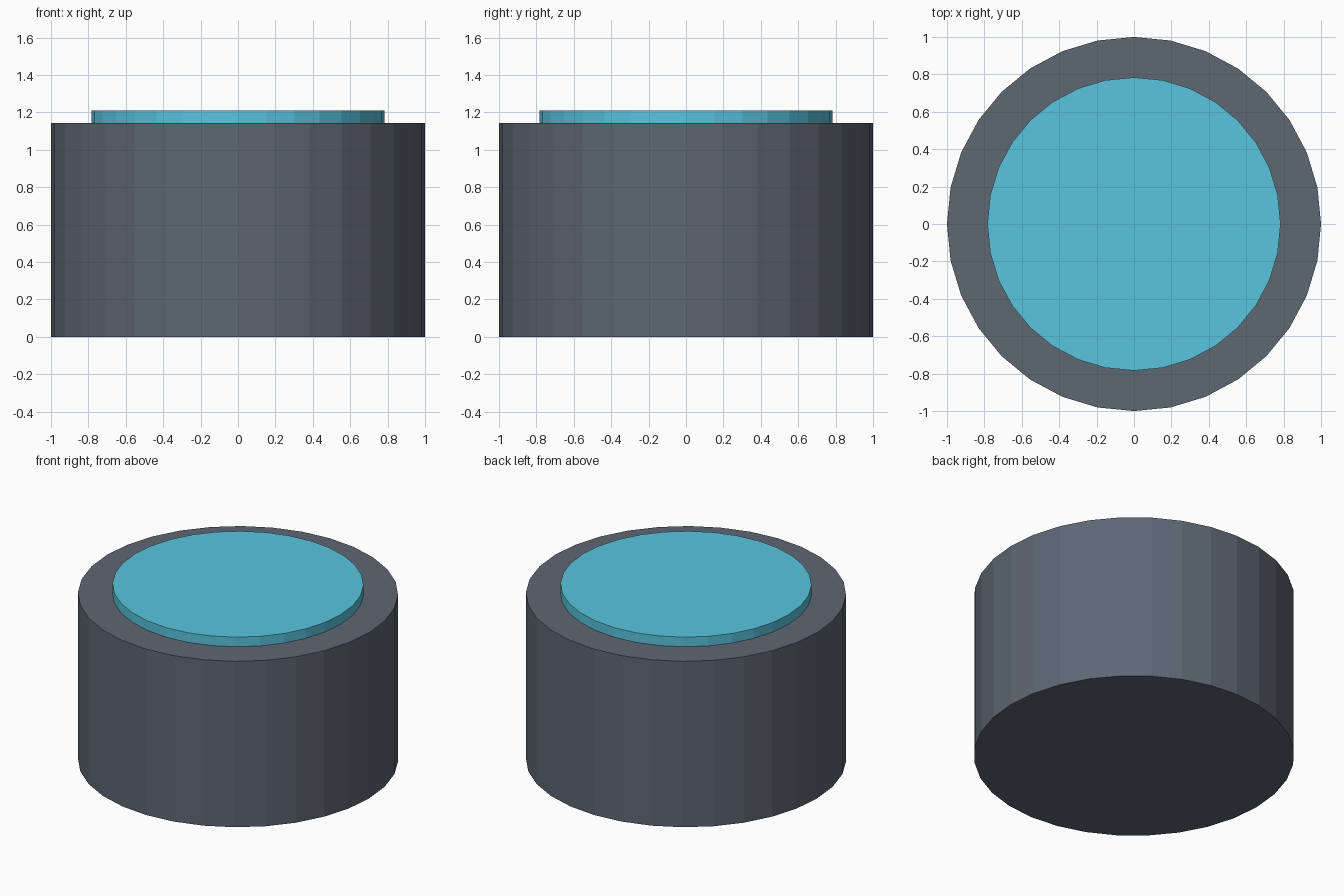
import bpy

if "Cube" in bpy.data.objects:
    bpy.data.objects.remove(bpy.data.objects["Cube"])


def material(name, color):
    mat = bpy.data.materials.new(name)
    mat.diffuse_color = color
    mat.use_nodes = True
    mat.node_tree.nodes["Principled BSDF"].inputs["Base Color"].default_value = mat.diffuse_color
    return mat


def disc(name, radius, bottom, top, mat):
    bpy.ops.mesh.primitive_cylinder_add(
        vertices=32, radius=radius, depth=top - bottom,
        location=(0, 0, (bottom + top) / 2))
    obj = bpy.context.object
    obj.name = name
    obj.data.materials.append(mat)
    return obj


BODY_TOP = 1.143

# Dark drum-shaped base
disc("base_body", 1.0, 0.0, BODY_TOP, material("slate", (0.11, 0.135, 0.17, 1)))

# Raised bright plate on top
disc("top_plate", 0.784, BODY_TOP, 1.209, material("cyan", (0.1, 0.56, 0.74, 1)))
